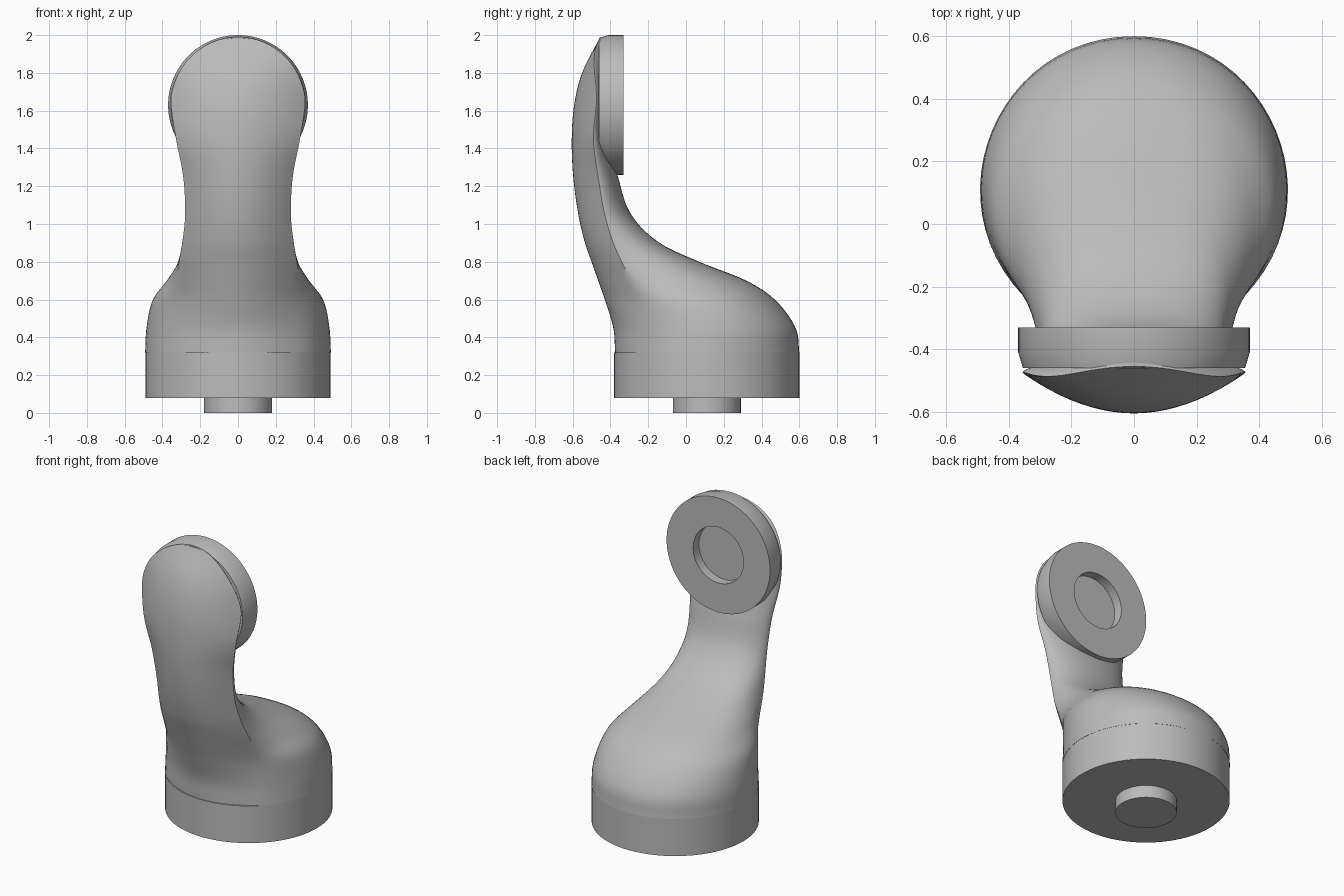
import bpy, bmesh, math
from mathutils import Vector, Matrix

if "Cube" in bpy.data.objects:
    bpy.data.objects.remove(bpy.data.objects["Cube"], do_unlink=True)

# Single painted metal finish
metal = bpy.data.materials.new("grey_metal")
metal.use_nodes = True
GREY = (0.5, 0.5, 0.5, 1)
metal.diffuse_color = GREY
metal.node_tree.nodes["Principled BSDF"].inputs["Base Color"].default_value = GREY


def finish(name, bm, angle=30):
    bmesh.ops.recalc_face_normals(bm, faces=bm.faces)
    mesh = bpy.data.meshes.new(name)
    bm.to_mesh(mesh)
    bm.free()
    mesh.materials.append(metal)
    obj = bpy.data.objects.new(name, mesh)
    bpy.context.collection.objects.link(obj)
    bpy.ops.object.select_all(action="DESELECT")
    obj.select_set(True)
    bpy.context.view_layer.objects.active = obj
    bpy.ops.object.shade_smooth_by_angle(angle=math.radians(angle))
    return obj


def loft(bm, rings):
    """Skin closed rings of equal point count and cap both ends."""
    loops = [[bm.verts.new(p) for p in ring] for ring in rings]
    n = len(loops[0])
    for low, high in zip(loops, loops[1:]):
        for i in range(n):
            j = (i + 1) % n
            bm.faces.new((low[i], low[j], high[j], high[i]))
    bm.faces.new(loops[0])
    bm.faces.new(loops[-1])


def turned(name, profile, matrix, steps=96):
    """Lathe (radius, height) pairs around the local z axis."""
    bm = bmesh.new()
    turns = [math.tau * i / steps for i in range(steps)]
    loft(bm, [[matrix @ Vector((r * math.cos(a), r * math.sin(a), h))
               for a in turns] for r, h in profile])
    return finish(name, bm)


# Round base with its mounting peg
BASE_Y, BASE_R = 0.11, 0.49
upright = Matrix.Translation((0, BASE_Y, 0))
turned("base_ring", [(BASE_R, 0.08), (BASE_R, 0.32)], upright)
turned("mounting_peg", [(0.18, 0), (0.18, 0.1)], upright)

# Upper flange: disc facing backwards with a round recess
DISC_Z = 1.63
facing_back = Matrix.Translation((0, 0, DISC_Z)) @ Matrix.Rotation(-math.pi / 2, 4, "X")
turned("upper_flange", [(0.18, -0.39), (0.18, -0.33), (0.37, -0.33),
                        (0.37, -0.41), (0.355, -0.46)], facing_back)

# Arm stations: height, front y, crease half width, crease y,
# side handle x, back handle x, back y
STATIONS = [
    (0.32, -0.375, 0.35, -0.233, 0.655, 0.436, 0.6),
    (0.45, -0.385, 0.347, -0.23, 0.64, 0.436, 0.58),
    (0.6, -0.43, 0.335, -0.25, 0.58, 0.42, 0.47),
    (0.7, -0.465, 0.325, -0.29, 0.43, 0.4, 0.32),
    (0.8, -0.5, 0.312, -0.34, 0.33, 0.32, 0.07),
    (0.9, -0.535, 0.295, -0.385, 0.3, 0.26, -0.14),
    (1.05, -0.57, 0.28, -0.43, 0.28, 0.2, -0.29),
    (1.25, -0.597, 0.29, -0.465, 0.29, 0.2, -0.36),
    (1.45, -0.605, 0.328, -0.49, 0.33, 0.2, -0.41),
    (DISC_Z, -0.592, 0.355, -0.475, 0.35, 0.2, -0.42),
    (1.8, -0.55, 0.355, -0.465, 0.34, 0.2, -0.42),
    (1.99, -0.455, 0.355, -0.455, 0.3, 0.2, -0.42),
]


def station(z):
    """Smooth interpolation of the arm stations at height z."""
    k = 0
    while k < len(STATIONS) - 2 and z > STATIONS[k + 1][0]:
        k += 1
    a, b = STATIONS[k], STATIONS[k + 1]
    before, after = STATIONS[max(k - 1, 0)], STATIONS[min(k + 2, len(STATIONS) - 1)]
    span = b[0] - a[0]
    t = (z - a[0]) / span
    values = []
    for c in range(1, len(a)):
        m0 = (b[c] - before[c]) / (b[0] - before[0]) * span
        m1 = (after[c] - a[c]) / (after[0] - a[0]) * span
        d = b[c] - a[c]
        values.append(a[c] + t * (m0 + t * (3 * d - 2 * m0 - m1 + t * (m0 + m1 - 2 * d))))
    return values


def section(z, front_steps=20, side_steps=24):
    """Bowed front between two creases, then a rounded back."""
    front, wide, crease, side_x, back_x, back = station(z)
    if z > DISC_Z:
        ratio = math.sqrt(max(1 - ((z - DISC_Z) / 0.36) ** 2, 0.0001))
        crease = front + (crease - front) * ratio ** 2
        wide, side_x, back_x = wide * ratio, side_x * ratio, back_x * ratio
    points = []
    for i in range(front_steps):
        s = 2 * i / front_steps - 1
        points.append((s * wide, front + (crease - front) * s * s, z))
    side = []
    side_y = crease + 0.373 * (back - crease)
    for i in range(side_steps + 1):
        t = i / side_steps
        u = 1 - t
        x = u**3 * wide + 3 * u * u * t * side_x + 3 * u * t * t * back_x
        y = u**3 * crease + 3 * u * u * t * side_y + (3 * u * t * t + t**3) * back
        side.append((x, y, z))
    mirrored = [(-x, y, z) for x, y, z in side[1:-1]]
    return points + side + mirrored[::-1]


# Arm body: swept from the round base up to the flange
heights = [0.32 + (DISC_Z - 0.32) * i / 56 for i in range(56)]
heights += [DISC_Z + 0.36 * math.sin(math.pi / 2 * i / 24) for i in range(25)]
bm = bmesh.new()
loft(bm, [section(z) for z in heights])
finish("arm_body", bm, 35)
